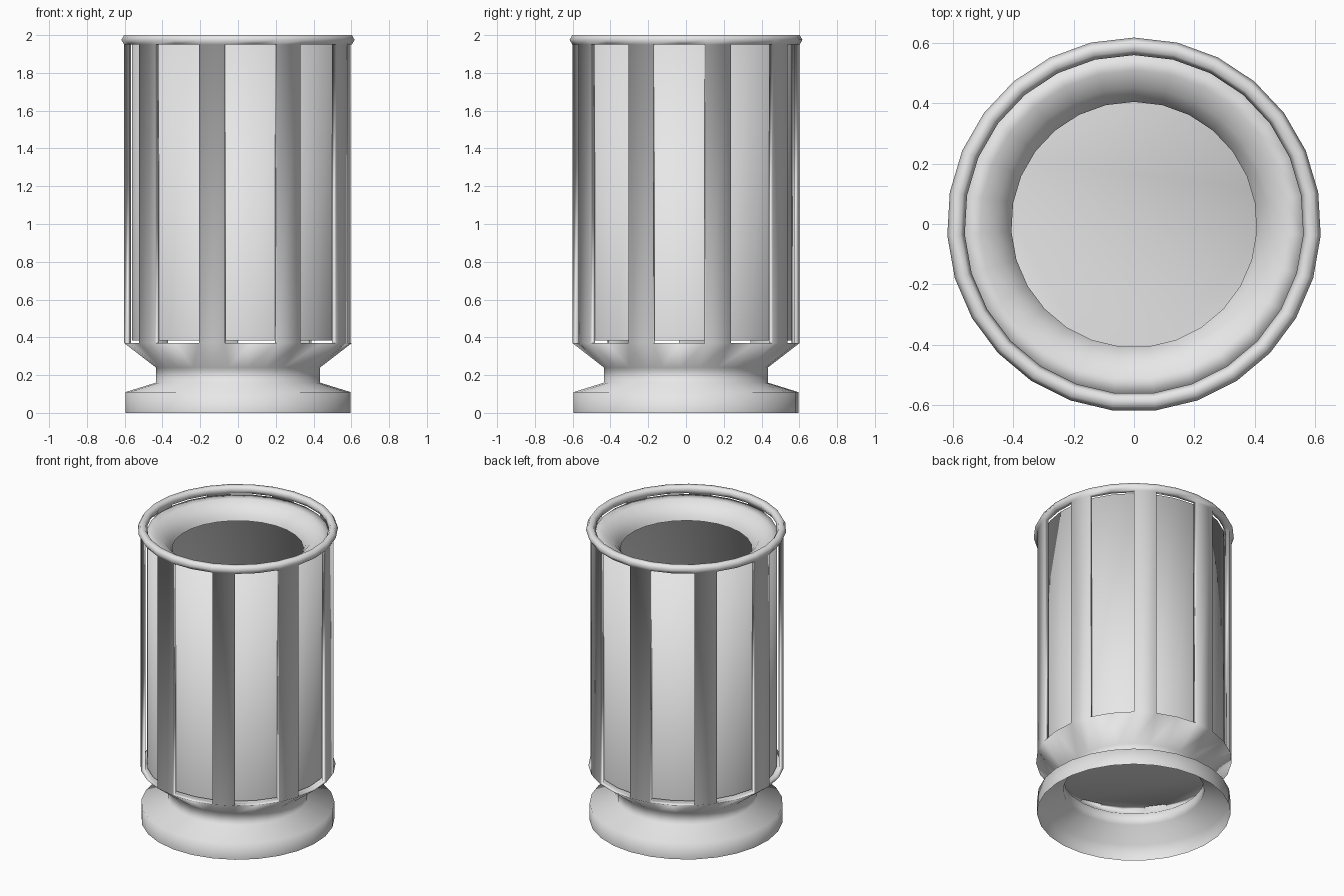
import bpy, bmesh, math

SIDES = 27          # every third segment carries a slat
SHIFT_Y = -0.002

cube = bpy.data.objects.get("Cube")
if cube:
    bpy.data.objects.remove(cube, do_unlink=True)

grey = bpy.data.materials.new("light_grey")
grey.use_nodes = True
colour = (0.8, 0.8, 0.8, 1)
grey.diffuse_color = colour
grey.node_tree.nodes["Principled BSDF"].inputs["Base Color"].default_value = colour


def is_slat(k):
    return k % 3 == 0


def lathe(bm, profile, closed=False, skip=None):
    """Sweep (radius, z) points round z; skip = profile edge left open under slats."""
    cols = []
    for k in range(SIDES):
        a = math.pi / 2 + math.tau * k / SIDES
        cols.append([bm.verts.new((r * math.cos(a), r * math.sin(a) + SHIFT_Y, z))
                     for r, z in profile])
    n = len(profile)
    for k in range(SIDES):
        c, d = cols[k], cols[(k + 1) % SIDES]
        for i in range(n if closed else n - 1):
            if not (i == skip and is_slat(k)):
                j = (i + 1) % n
                bm.faces.new((c[i], d[i], d[j], c[j]))
    return cols


def finish(bm, name):
    bmesh.ops.recalc_face_normals(bm, faces=bm.faces[:])
    for f in bm.faces:
        f.smooth = True
    mesh = bpy.data.meshes.new(name)
    bm.to_mesh(mesh)
    bm.free()
    mesh.materials.append(grey)
    bpy.context.collection.objects.link(bpy.data.objects.new(name, mesh))


# Frame: hollow flared pedestal with a closed top, and a rim joined to it by slats
bm = bmesh.new()
pedestal = [(0.597, 0), (0.597, 0.11), (0.435, 0.16), (0.435, 0.24),
            (0.604, 0.37), (0.575, 0.37)]
rim = [(0.5895 + 0.029 * math.cos(math.tau * i / 6),
        1.975 + 0.029 * math.sin(math.tau * i / 6)) for i in range(6)]
low = lathe(bm, pedestal, skip=4)
top = lathe(bm, rim, closed=True, skip=4)
bm.faces.new([c[5] for c in low])
for k in filter(is_slat, range(SIDES)):
    m = (k + 1) % SIDES
    lo = [low[k][4], low[m][4], low[m][5], low[k][5]]   # outer pair, inner pair
    hi = [top[k][5], top[m][5], top[m][4], top[k][4]]
    for i in range(4):
        j = (i + 1) % 4
        bm.faces.new((lo[i], lo[j], hi[j], hi[i]))
finish(bm, "slatted_frame")

# Liner: single-skin open tube with a rounded funnel mouth
bm = bmesh.new()
lathe(bm, [(0.563, 0.383), (0.563, 1.95), (0.51, 1.943), (0.453, 1.913),
           (0.418, 1.87), (0.406, 1.842)])
finish(bm, "inner_liner")
